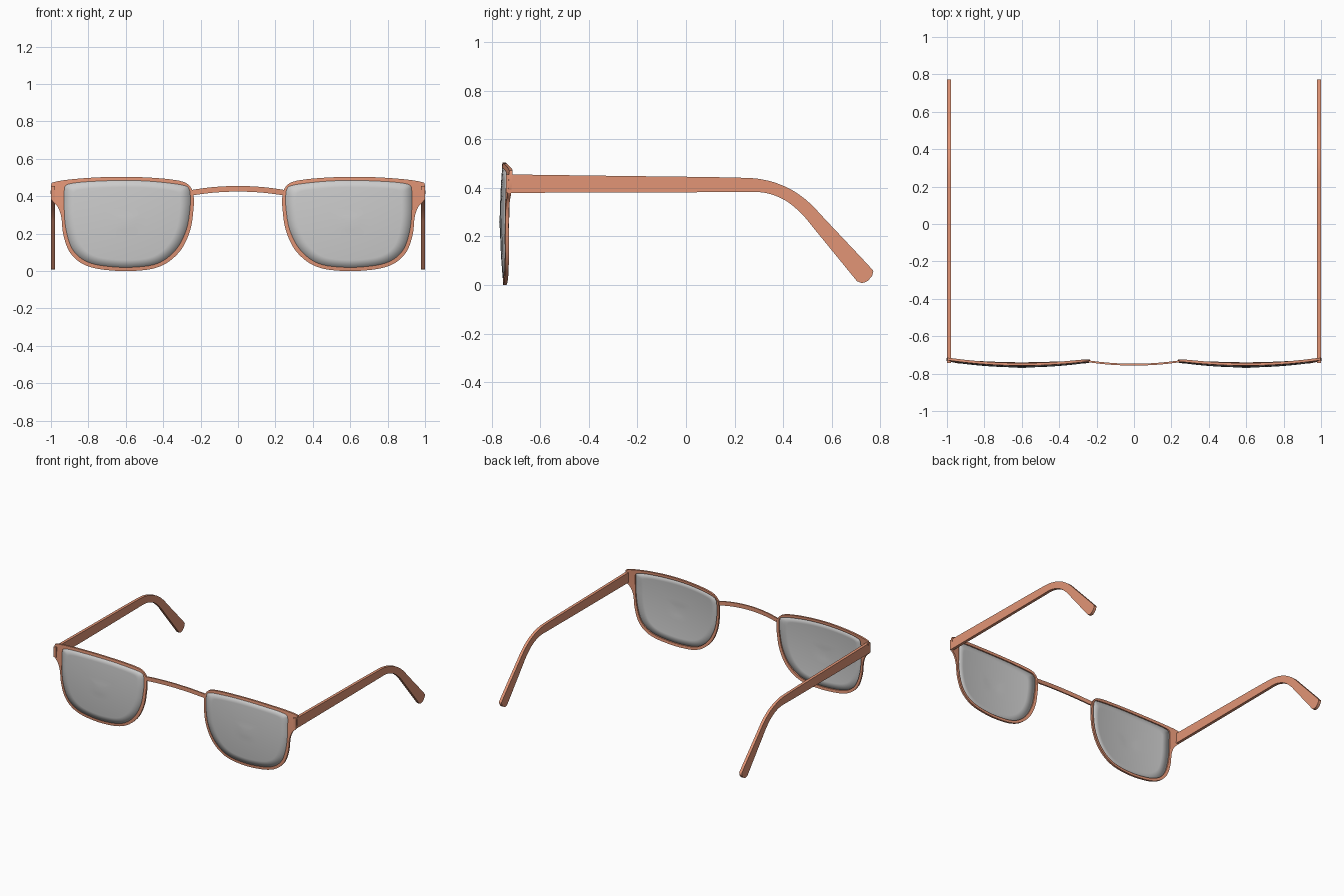
import bpy

if "Cube" in bpy.data.objects:
    bpy.data.objects.remove(bpy.data.objects["Cube"])

coral = bpy.data.materials.new("coral")
coral.diffuse_color = (0.76, 0.3, 0.18, 1)
coral.use_nodes = True
coral.node_tree.nodes["Principled BSDF"].inputs["Base Color"].default_value = coral.diffuse_color


def smooth_path(pts, closed, steps=4):
    """Catmull-Rom samples through 2D points."""
    n = len(pts)
    get = (lambda i: pts[i % n]) if closed else (lambda i: pts[max(0, min(n - 1, i))])
    out = []
    for i in range(n if closed else n - 1):
        a, b, c, d = (get(i + k) for k in (-1, 0, 1, 2))
        for s in range(steps):
            t = s / steps
            out.append(tuple(0.5 * (2 * q + (r - p) * t + (2 * p - 5 * q + 4 * r - u) * t * t
                                    + (3 * q - p - 3 * r + u) * t ** 3)
                             for p, q, r, u in zip(a, b, c, d)))
    if not closed:
        out.append(pts[-1])
    return out


def make(name, verts, faces, mat=None, mirror=True, angle=0.6):
    me = bpy.data.meshes.new(name)
    me.from_pydata(verts, [], faces)
    ob = bpy.data.objects.new(name, me)
    bpy.context.collection.objects.link(ob)
    bpy.ops.object.select_all(action='DESELECT')
    ob.select_set(True)
    bpy.context.view_layer.objects.active = ob
    bpy.ops.object.mode_set(mode='EDIT')
    bpy.ops.mesh.select_all(action='SELECT')
    bpy.ops.mesh.normals_make_consistent(inside=False)
    bpy.ops.object.mode_set(mode='OBJECT')
    bpy.ops.object.shade_smooth_by_angle(angle=angle)
    if mat:
        me.materials.append(mat)
    if mirror:
        ob.modifiers.new("mirror", 'MIRROR').use_mirror_merge = False
    return ob


def band(name, a, b, place, closed, mirror=True):
    """Solid strip between two outlines; place(point, side) gives the 3D position."""
    a, b = smooth_path(a, closed), smooth_path(b, closed)
    n = len(a)
    verts = []
    for p, q in zip(a, b):
        verts += [place(p, 0), place(q, 0), place(q, 1), place(p, 1)]
    faces = []
    for i in range(n if closed else n - 1):
        j = (i + 1) % n
        for k in range(4):
            m = (k + 1) % 4
            faces.append((4 * i + k, 4 * i + m, 4 * j + m, 4 * j + k))
    if not closed:
        faces += [(0, 1, 2, 3), tuple(4 * (n - 1) + k for k in (3, 2, 1, 0))]
    return make(name, verts, faces, coral, mirror)


def dome(x, z):
    """Shared shallow spherical curve of lens and rim fronts."""
    return -0.768 + ((x - 0.6) ** 2 + (z - 0.27) ** 2) / 5


# Rims with their hinge end pieces
outer = [(.245, .435), (.28, .472), (.36, .49), (.5, .501), (.65, .504), (.8, .498),
         (.92, .487), (.985, .475), (.999, .46), (.998, .385), (.965, .345), (.945, .29),
         (.935, .2), (.905, .11), (.85, .05), (.77, .016), (.65, .001), (.55, .001),
         (.45, .014), (.37, .05), (.30, .12), (.255, .22), (.238, .33), (.237, .40)]
inner = [(.262, .44), (.287, .457), (.365, .470), (.5, .482), (.65, .484), (.8, .478),
         (.88, .47), (.92, .458), (.929, .43), (.929, .37), (.929, .33), (.927, .28),
         (.915, .2), (.887, .12), (.838, .067), (.765, .036), (.65, .021), (.55, .021),
         (.455, .033), (.385, .065), (.32, .13), (.275, .225), (.257, .33), (.255, .40)]
band("rims", outer, inner, lambda p, s: (p[0], dome(*p) + 0.014 * s, p[1]), True)

# Lenses: concentric rings on the dome, thin solid
edge = smooth_path(inner, True)
n, rings = len(edge), 6
verts = [(0.6, dome(0.6, 0.26), 0.26)]
faces = []
for r in range(1, rings + 1):
    f = r / rings * 1.004
    for x, z in edge:
        x, z = 0.6 + (x - 0.6) * f, 0.26 + (z - 0.26) * f
        verts.append((x, dome(x, z) + 0.003, z))
for i in range(n):
    j = (i + 1) % n
    faces.append((0, 1 + i, 1 + j))
    for r in range(rings - 1):
        k = 1 + r * n
        faces.append((k + i, k + n + i, k + n + j, k + j))
lens = make("lenses", verts, faces)
sol = lens.modifiers.new("thickness", 'SOLIDIFY')
sol.thickness = 0.004
sol.offset = 0

# Bridge: slim arched bar
xs = [-.25, -.21, -.12, 0, .12, .21, .25]
top = [(x, .455 - .35 * x * x) for x in xs]
low = [(x, .425 - .35 * x * x) for x in xs]
band("bridge", top, low,
     lambda p, s: (p[0], -0.757 + 0.3 * p[0] ** 2 + 0.01 * s, p[1]), False, False)

# Temple arms with bent, rounded ear tips
upper = [(-.742, .456), (-.3, .45), (.2, .443), (.325, .433), (.41, .405), (.47, .37),
         (.52, .328), (.58, .264), (.755, .078), (.769, .057), (.767, .038), (.75, .018)]
lower = [(-.742, .38), (-.3, .381), (.2, .383), (.30, .383), (.36, .371), (.42, .342),
         (.48, .29), (.53, .23), (.69, .034), (.706, .016), (.724, .009), (.74, .012)]
band("temple_arms", upper, lower, lambda p, s: (0.978 + 0.021 * s, p[0], p[1]), False)
